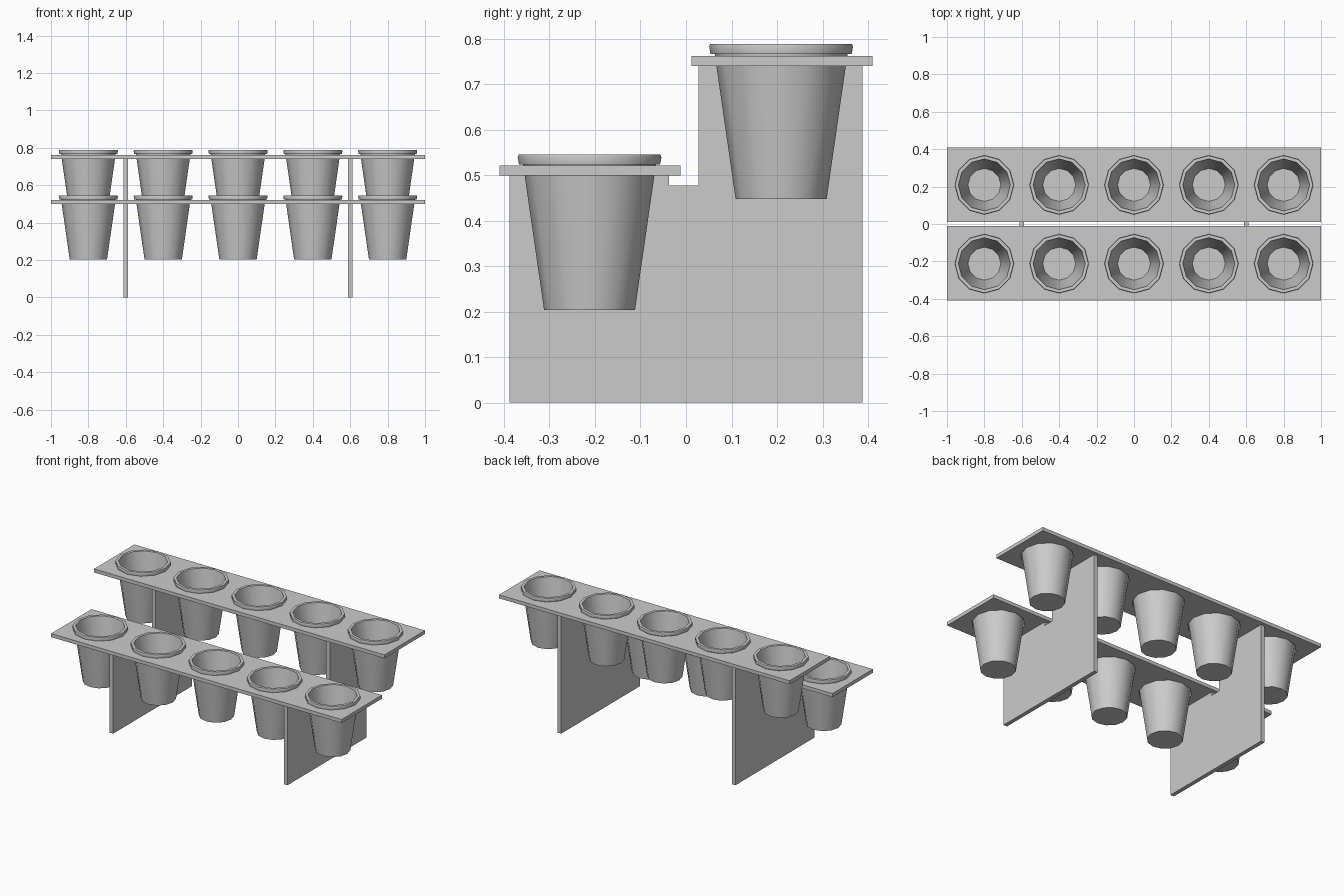
import bpy, bmesh, math
from mathutils import Matrix

if "Cube" in bpy.data.objects:
    bpy.data.objects.remove(bpy.data.objects["Cube"])

SIDES = 12
POT_X = [-0.8, -0.4, 0.0, 0.4, 0.8]


def add_object(name, bm):
    bmesh.ops.recalc_face_normals(bm, faces=bm.faces)
    mesh = bpy.data.meshes.new(name)
    bm.to_mesh(mesh)
    bm.free()
    obj = bpy.data.objects.new(name, mesh)
    bpy.context.collection.objects.link(obj)
    return obj


def make_pot(name, x, y, z):
    # closed wall profile (radius, height): outside, rim, inside
    profile = [(0.10, 0.0), (0.146, 0.319), (0.155, 0.319), (0.158, 0.335),
               (0.156, 0.341), (0.139, 0.341), (0.088, 0.015)]
    bm = bmesh.new()
    rings = [[bm.verts.new((r * math.cos(a), r * math.sin(a), h))
              for a in (2 * math.pi * i / SIDES for i in range(SIDES))]
             for r, h in profile]
    for low, high in zip(rings, rings[1:]):
        for i in range(SIDES):
            j = (i + 1) % SIDES
            bm.faces.new((low[i], low[j], high[j], high[i]))
    bm.faces.new(rings[0])
    bm.faces.new(rings[-1])
    pot = add_object(name, bm)
    pot.location = (x, y, z)
    bpy.ops.object.select_all(action='DESELECT')
    pot.select_set(True)
    bpy.context.view_layer.objects.active = pot
    bpy.ops.object.shade_smooth_by_angle(angle=math.radians(35))


def make_shelf(name, y0, y1, z0, z1, pot_y):
    bm = bmesh.new()
    size = Matrix.Diagonal((2, y1 - y0, z1 - z0, 1))
    bmesh.ops.create_cube(bm, size=1, matrix=Matrix.Translation((0, (y0 + y1) / 2, (z0 + z1) / 2)) @ size)
    shelf = add_object(name, bm)
    # holes that the pots hang in
    bm = bmesh.new()
    for x in POT_X:
        bmesh.ops.create_cone(bm, cap_ends=True, segments=SIDES, radius1=0.147, radius2=0.147,
                              depth=0.1, matrix=Matrix.Translation((x, pot_y, z0)))
    cutter = add_object(name + "_hole_cutter", bm)
    cutter.hide_render = True
    mod = shelf.modifiers.new("pot_holes", 'BOOLEAN')
    mod.operation = 'DIFFERENCE'
    mod.solver = 'EXACT'
    mod.object = cutter
    bpy.context.view_layer.objects.active = shelf
    bpy.ops.object.modifier_apply(modifier=mod.name)
    bpy.data.objects.remove(cutter)


def make_support(name, x):
    # stepped side panel, extruded across x
    outline = [(-0.388, 0), (0.388, 0), (0.388, 0.74), (0.028, 0.74),
               (0.028, 0.477), (-0.037, 0.477), (-0.037, 0.50), (-0.388, 0.50)]
    bm = bmesh.new()
    face = bm.faces.new([bm.verts.new((x - 0.0125, y, z)) for y, z in outline])
    ext = bmesh.ops.extrude_face_region(bm, geom=[face], use_keep_orig=True)
    moved = [g for g in ext["geom"] if isinstance(g, bmesh.types.BMVert)]
    bmesh.ops.translate(bm, verts=moved, vec=(0.025, 0, 0))
    add_object(name, bm)


# shelves
make_shelf("lower_shelf", -0.41, -0.012, 0.499, 0.521, -0.21)
make_shelf("upper_shelf", 0.012, 0.41, 0.740, 0.762, 0.21)

# side supports
make_support("left_support", -0.6)
make_support("right_support", 0.6)

# pots
for n, px in enumerate(POT_X, 1):
    make_pot(f"lower_pot_{n}", px, -0.212, 0.204)
    make_pot(f"upper_pot_{n}", px, 0.209, 0.447)
